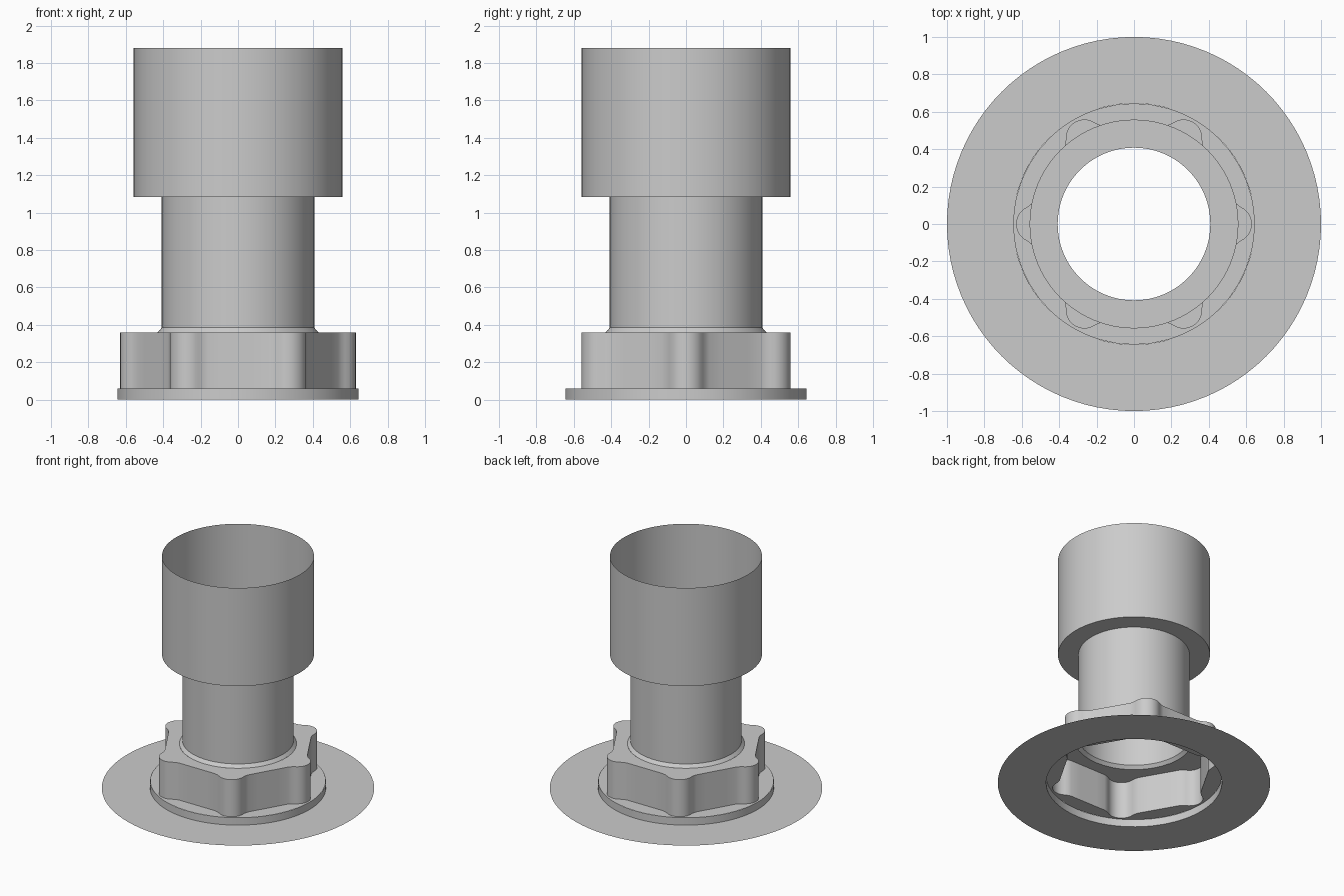
import bpy
import bmesh
import math

cube = bpy.data.objects.get("Cube")
if cube:
    bpy.data.objects.remove(cube, do_unlink=True)

# One plain grey for the whole fitting
grey = bpy.data.materials.new("light_grey")
grey.use_nodes = True
colour = (0.6, 0.6, 0.6, 1)
grey.diffuse_color = colour
grey.node_tree.nodes["Principled BSDF"].inputs["Base Color"].default_value = colour


def skin(name, rings):
    """Bridge closed rings of points, in order, into an open shell."""
    bm = bmesh.new()
    loops = [[bm.verts.new(p) for p in ring] for ring in rings]
    for low, high in zip(loops, loops[1:]):
        n = len(low)
        for i in range(n):
            j = (i + 1) % n
            bm.faces.new((low[i], low[j], high[j], high[i]))
    mesh = bpy.data.meshes.new(name)
    bm.to_mesh(mesh)
    bm.free()
    mesh.materials.append(grey)
    obj = bpy.data.objects.new(name, mesh)
    bpy.context.collection.objects.link(obj)
    bpy.ops.object.select_all(action="DESELECT")
    obj.select_set(True)
    bpy.context.view_layer.objects.active = obj
    bpy.ops.object.shade_smooth_by_angle(angle=math.radians(30))
    return obj


def lathe(name, profile, sides=96):
    angles = [math.tau * i / sides for i in range(sides)]
    return skin(name, [[(r * math.cos(a), r * math.sin(a), z) for a in angles]
                       for r, z in profile])


def lobed_outline():
    """Hexagonal outline with a rounded lobe on each corner."""
    flat, centre, radius = 0.525, 0.53, 0.1
    corner = [(centre + radius * math.cos(math.radians(a)),
               radius * math.sin(math.radians(a))) for a in range(-65, 66, 13)]
    # Fillet onto the flat, then points along the flat to the next lobe
    c, s = math.cos(math.pi / 6), math.sin(math.pi / 6)
    side = [(-0.186, 0.006), (-0.16, 0), (-0.08, 0), (0, 0),
            (0.08, 0), (0.16, 0), (0.186, 0.006)]
    corner += [((flat + d) * c - t * s, (flat + d) * s + t * c) for t, d in side]
    points = []
    for k in range(6):
        c, s = math.cos(k * math.pi / 3), math.sin(k * math.pi / 3)
        points += [(x * c - y * s, x * s + y * c) for x, y in corner]
    return points


outline = lobed_outline()


def outline_ring(z):
    return [(x, y, z) for x, y in outline]


def matching_circle(r, z):
    return [(x * r / math.hypot(x, y), y * r / math.hypot(x, y), z)
            for x, y in outline]


COLLAR_R, COLLAR_Z, NUT_Z = 0.645, 0.06, 0.36

# Thin base flange and the short collar rising from its opening
lathe("base_flange", [(1.0, 0), (COLLAR_R, 0)])
lathe("collar_wall", [(COLLAR_R, 0), (COLLAR_R, COLLAR_Z)])

# Hollow lobed nut, with the ledge around its foot and its open top
skin("lobed_nut", [matching_circle(COLLAR_R, COLLAR_Z), outline_ring(COLLAR_Z),
                   outline_ring(NUT_Z), matching_circle(0.43, NUT_Z)])

# Chamfered neck, tube, step and open upper sleeve
lathe("neck_chamfer", [(0.43, NUT_Z), (0.408, 0.385)])
lathe("tube", [(0.408, 0.385), (0.408, 1.085)])
lathe("sleeve", [(0.408, 1.085), (0.558, 1.085), (0.558, 1.88)])
